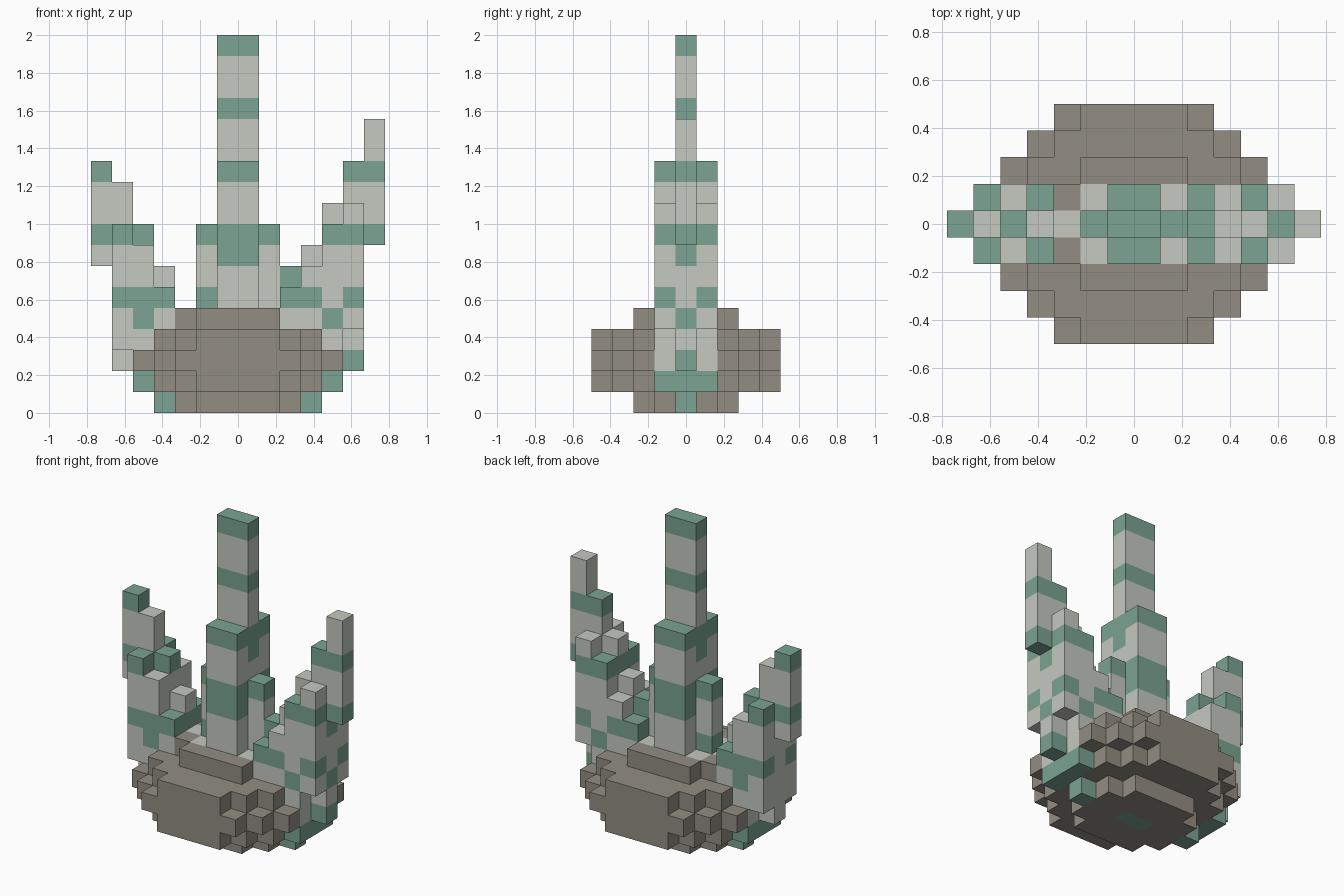
import bpy
import bmesh
from mathutils import Vector

if "Cube" in bpy.data.objects:
    bpy.data.objects.remove(bpy.data.objects["Cube"])

U = 1 / 9  # block size

# One flat colour per material
def make_mat(name, rgb):
    m = bpy.data.materials.new(name)
    m.diffuse_color = (*rgb, 1)
    m.use_nodes = True
    m.node_tree.nodes["Principled BSDF"].inputs["Base Color"].default_value = m.diffuse_color
    return m

MATS = [make_mat("stone", (0.292, 0.268, 0.223)),
        make_mat("pale_coral", (0.555, 0.588, 0.530)),
        make_mat("teal_coral", (0.197, 0.366, 0.287))]
CODE = {"S": 0, "L": 1, "T": 2}

cells = {}  # (column, row, layer) -> (part, material index)


def column(part, c, z0, pattern, rows=(0,)):
    """Stack of blocks, bottom to top, one letter per block."""
    for j in rows:
        for k, ch in enumerate(pattern):
            cells[c, j, z0 + k] = (part, CODE[ch])


# Rounded stone: half width in x for rows 0, 1, 2, ... of each layer
for z, halves in enumerate([(3, 3, 2), (4, 4, 4, 3, 2), (5, 5, 5, 4, 3),
                            (4, 4, 4, 3, 2), (3, 3, 2)]):
    for j, h in enumerate(halves):
        for c in range(-h, h):
            column("stone_base", c, z, "S", (j, -j))

SIDES = (-1, 1)

# Central pillar with low shoulders
for c in (-1, 0):
    column("central_pillar", c, 0, "T")
    column("central_pillar", c, 4, "LLLTTLTTLLTLLT")
    column("central_pillar", c, 4, "LLLTTLLT", SIDES)
column("central_pillar", -2, 4, "LTLLT")
column("central_pillar", 1, 4, "LLLLT")
for c in (-2, 1):
    column("central_pillar", c, 4, "L", SIDES)

# Left branch, outer tip to inner foot
L = "left_branch"
column(L, -7, 7, "LTLLT")
column(L, -6, 2, "LLLLLLTLL")
column(L, -6, 3, "LLTLLT", SIDES)
column(L, -5, 1, "TLLTTLLT")
column(L, -5, 1, "TLLTTLL", SIDES)
column(L, -4, 0, "T")
column(L, -4, 4, "LTL")
column(L, -4, 4, "LT", SIDES)
column(L, -3, 4, "L")

# Right branch, outer tip to inner foot
R = "right_branch"
column(R, 6, 8, "TLLTLL")
column(R, 5, 2, "TLTLLTTLLT")
column(R, 5, 4, "LTLLTL", SIDES)
column(R, 4, 1, "TLLTLLLTL")
column(R, 4, 1, "TLLTLLLT", SIDES)
column(R, 3, 0, "T")
column(R, 3, 4, "LTLL")
column(R, 3, 4, "LTL", SIDES)
column(R, 2, 4, "LTT")
column(R, 2, 4, "LT", SIDES)


# Skin each part: only faces with no neighbouring block
def build(part):
    bm = bmesh.new()
    for cell, (owner, mat) in cells.items():
        if owner != part:
            continue
        centre = Vector((cell[0] + 0.5, cell[1], cell[2] + 0.5))
        for axis in range(3):
            for s in (-1, 1):
                n = [0, 0, 0]
                n[axis] = s
                if tuple(a + b for a, b in zip(cell, n)) in cells:
                    continue
                u, v = Vector((0, 0, 0)), Vector((0, 0, 0))
                u[(axis + 1) % 3] = 0.5
                v[(axis + 2) % 3] = 0.5 * s
                mid = centre + Vector(n) * 0.5
                quad = (mid - u - v, mid + u - v, mid + u + v, mid - u + v)
                f = bm.faces.new([bm.verts.new(p * U) for p in quad])
                f.material_index = mat
    bmesh.ops.remove_doubles(bm, verts=bm.verts[:], dist=1e-4)
    me = bpy.data.meshes.new(part)
    bm.to_mesh(me)
    bm.free()
    for m in MATS:
        me.materials.append(m)
    bpy.context.collection.objects.link(bpy.data.objects.new(part, me))


for part in ("stone_base", "central_pillar", L, R):
    build(part)
